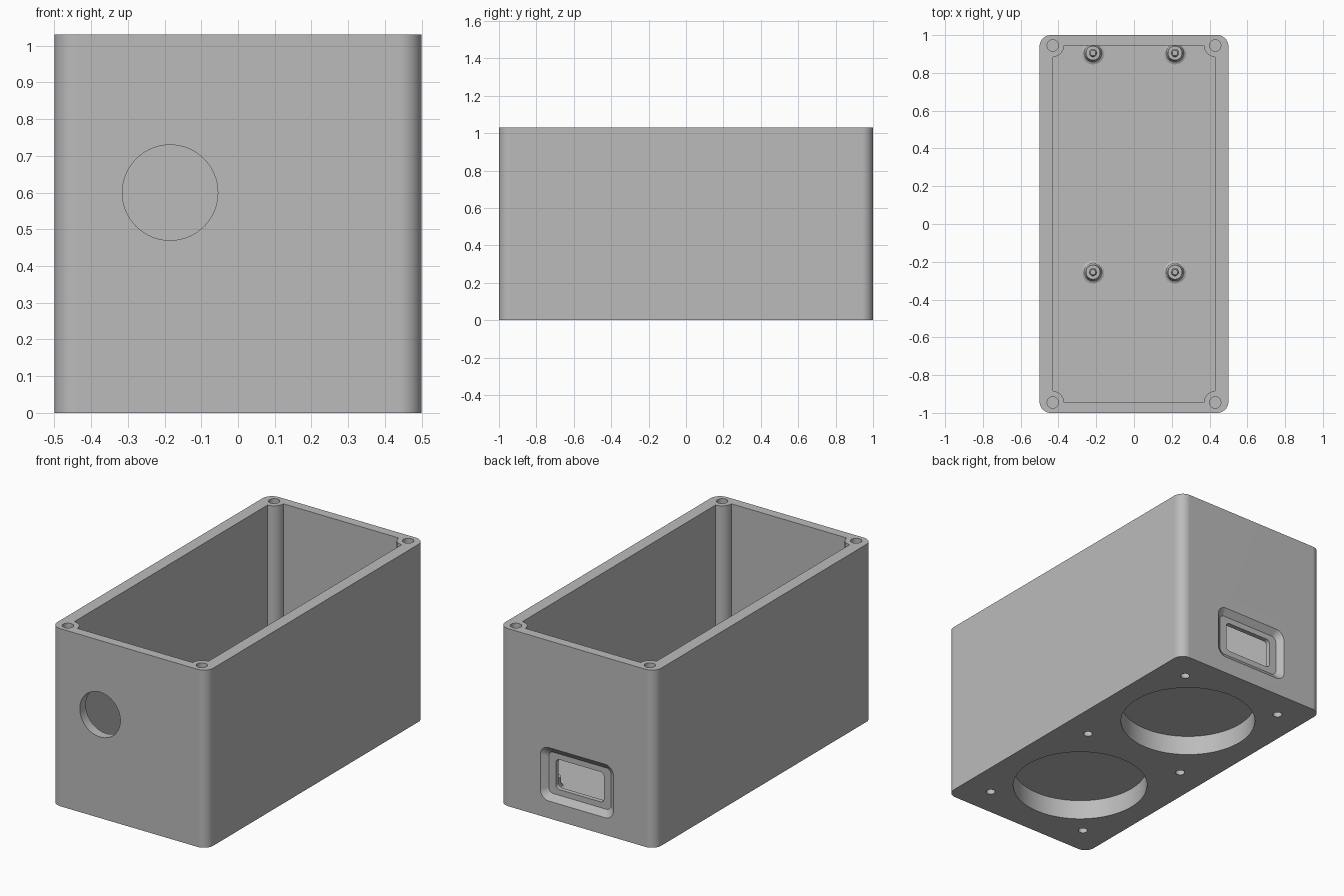
import bpy, bmesh, math
from mathutils import Matrix

cube = bpy.data.objects.get("Cube")
if cube:
    bpy.data.objects.remove(cube, do_unlink=True)

# One plain plastic colour
grey = bpy.data.materials.new("grey_plastic")
grey.use_nodes = True
COLOUR = (0.5, 0.5, 0.5, 1)
grey.diffuse_color = COLOUR
grey.node_tree.nodes["Principled BSDF"].inputs["Base Color"].default_value = COLOUR

FACE_FRONT = Matrix.Rotation(math.pi / 2, 4, 'X')  # height runs along -y


def arc(cx, cy, r, start, end, steps):
    angles = [math.radians(start + (end - start) * i / steps) for i in range(steps + 1)]
    return [(cx + r * math.cos(a), cy + r * math.sin(a)) for a in angles]


def circle(r, cx=0, cy=0, steps=48):
    return arc(cx, cy, r, 0, 360, steps)[:-1]


def rounded_rect(hx, hy, r, cy=0, steps=10):
    pts = []
    for i, (sx, sy) in enumerate([(1, 1), (-1, 1), (-1, -1), (1, -1)]):
        pts += arc(sx * (hx - r), cy + sy * (hy - r), r, 90 * i, 90 * i + 90, steps)
    return pts


def cavity_outline(hx, hy, r, steps=12):
    # Rectangle whose corners are bitten off by round screw posts
    pts = []
    for i, (sx, sy) in enumerate([(1, 1), (-1, 1), (-1, -1), (1, -1)]):
        pts += arc(sx * hx, sy * hy, r, 270 + 90 * i, 180 + 90 * i, steps)
    return pts


def loft(name, rings, matrix=None):
    # Closed solid through a list of (outline, height)
    bm = bmesh.new()
    loops = [[bm.verts.new((x, y, h)) for x, y in pts] for pts, h in rings]
    n = len(loops[0])
    for a, b in zip(loops, loops[1:]):
        for i in range(n):
            j = (i + 1) % n
            bm.faces.new((a[i], a[j], b[j], b[i]))
    bm.faces.new(loops[0])
    bm.faces.new(loops[-1])
    if matrix:
        bm.transform(matrix)
    bmesh.ops.recalc_face_normals(bm, faces=bm.faces)
    mesh = bpy.data.meshes.new(name)
    bm.to_mesh(mesh)
    bm.free()
    mesh.materials.append(grey)
    obj = bpy.data.objects.new(name, mesh)
    bpy.context.collection.objects.link(obj)
    return obj


def prism(name, outline, low, high, matrix=None):
    return loft(name, [(outline, low), (outline, high)], matrix)


def cut(body, cutter):
    cutter.hide_render = True
    mod = body.modifiers.new("cut", 'BOOLEAN')
    mod.operation = 'DIFFERENCE'
    mod.solver = 'EXACT'
    mod.object = cutter
    graph = bpy.context.evaluated_depsgraph_get()
    mesh = bpy.data.meshes.new_from_object(body.evaluated_get(graph))
    body.modifiers.clear()
    body.data = mesh
    bpy.data.objects.remove(cutter, do_unlink=True)


def smooth(obj):
    bpy.ops.object.select_all(action='DESELECT')
    obj.select_set(True)
    bpy.context.view_layer.objects.active = obj
    bpy.ops.object.shade_smooth_by_angle(angle=math.radians(30))
    mod = obj.modifiers.new("even_shading", 'WEIGHTED_NORMAL')
    mod.keep_sharp = True


HEIGHT, FLOOR = 1.03, 0.14
POST_X, POST_Y = 0.43, 0.945

# Box with open top and corner posts
box = prism("box", rounded_rect(0.5, 1, 0.06), 0, HEIGHT)
cut(box, prism("cavity", cavity_outline(POST_X, POST_Y, 0.06), FLOOR, HEIGHT + 0.1))

# Screw holes in the corner posts
for sx in (-1, 1):
    for sy in (-1, 1):
        hole = circle(0.03, sx * POST_X, sy * POST_Y, 32)
        cut(box, prism("post_hole", hole, HEIGHT - 0.3, HEIGHT + 0.1))

# Round hole through the front wall
cut(box, prism("front_hole", circle(0.13, -0.185, 0.6, 64), 0.9, 1.1, FACE_FRONT))

# Bevelled port recess and opening in the back wall
PORT_Z = 0.255
recess = [(rounded_rect(0.2, 0.12, 0.03, PORT_Z), -0.972),
          (rounded_rect(0.27, 0.19, 0.08, PORT_Z), -1.028)]
cut(box, loft("port_recess", recess, FACE_FRONT))
cut(box, prism("port_opening", rounded_rect(0.155, 0.087, 0.025, PORT_Z), -1.1, -0.9, FACE_FRONT))

# Two round pockets and six screw holes under the floor
for y in (-0.46, 0.46):
    cut(box, prism("pocket", circle(0.367, 0, y, 96), -0.1, 0.115))
for x in (-0.33, 0.33):
    for y in (-0.83, 0, 0.83):
        cut(box, prism("base_hole", circle(0.025, x, y, 24), -0.1, 0.1))
smooth(box)

# Board standoffs: flared foot, shoulder and locating pin
PROFILE = [(0.06, -0.01), (0.06, 0), (0.048, 0.006), (0.04, 0.02), (0.038, 0.06),
           (0.02, 0.06), (0.02, 0.09), (0.014, 0.1)]
for side, x in (("right", -0.217), ("left", 0.217)):
    for end, y in (("front", -0.255), ("back", 0.905)):
        # Feet next to the wall stay inside its thickness
        rings = [(circle(r, x, y, 32), FLOOR + h) for r, h in PROFILE]
        smooth(loft(f"standoff_{end}_{side}", rings))
